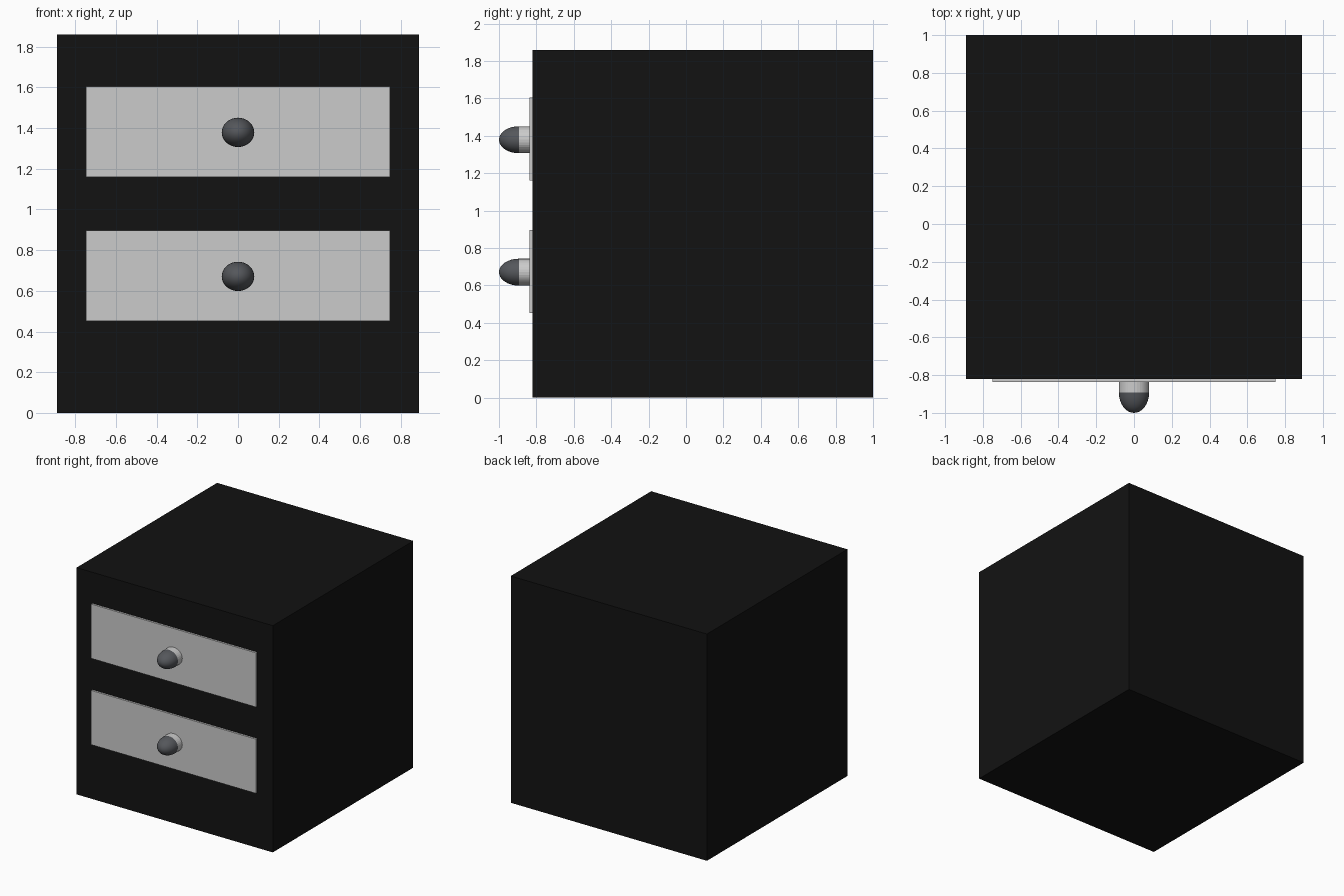
import bpy, bmesh
from math import radians
from mathutils import Matrix, Vector

if "Cube" in bpy.data.objects:
    bpy.data.objects.remove(bpy.data.objects["Cube"])


def material(name, colour):
    m = bpy.data.materials.new(name)
    m.diffuse_color = (*colour, 1)
    m.use_nodes = True
    m.node_tree.nodes["Principled BSDF"].inputs["Base Color"].default_value = m.diffuse_color
    return m


black = material("black_paint", (0.006, 0.006, 0.006))
dark = material("dark_metal", (0.09, 0.095, 0.105))


def finish(name, bm, mat=None, smooth=False):
    bmesh.ops.recalc_face_normals(bm, faces=bm.faces)
    for f in bm.faces:
        f.smooth = smooth
    mesh = bpy.data.meshes.new(name)
    bm.to_mesh(mesh)
    bm.free()
    ob = bpy.data.objects.new(name, mesh)
    bpy.context.collection.objects.link(ob)
    if mat:
        mesh.materials.append(mat)
    return ob


def box(name, lo, hi, mat=None):
    lo, hi = Vector(lo), Vector(hi)
    bm = bmesh.new()
    bmesh.ops.create_cube(bm, size=1, matrix=Matrix.Translation((lo + hi) / 2)
                          @ Matrix.Diagonal((*(hi - lo), 1)))
    return finish(name, bm, mat)


KNOB_X, KNOB_Z = 0.08, 0.072   # slightly oval knob section
SEAM, FRONT = -0.893, -1.0     # where the stem meets the dome, and the tip


def knob(name, z):
    # Faceted oval stem
    back = -0.82
    turn = Matrix.Rotation(radians(90), 4, 'X')
    bm = bmesh.new()
    bmesh.ops.create_cone(
        bm, cap_ends=True, segments=32, radius1=1, radius2=1, depth=1,
        matrix=Matrix.Translation((0, (back + SEAM) / 2, z))
        @ Matrix.Diagonal((KNOB_X, back - SEAM, KNOB_Z, 1)) @ turn)
    finish(name + "_stem", bm)
    # Smooth domed cap, half an ellipsoid
    bm = bmesh.new()
    bmesh.ops.create_uvsphere(bm, u_segments=32, v_segments=16, radius=1)
    bmesh.ops.delete(bm, geom=[v for v in bm.verts if v.co.z < -1e-4], context='VERTS')
    bm.transform(Matrix.Translation((0, SEAM, z))
                 @ Matrix.Diagonal((KNOB_X, SEAM - FRONT, KNOB_Z, 1)) @ turn)
    finish(name + "_cap", bm, dark, smooth=True)


# Cabinet body
box("cabinet_body", (-0.89, -0.82, 0), (0.89, 1.0, 1.86), black)

# Two drawers with knobs
for label, z in (("upper", 1.38), ("lower", 0.672)):
    box(label + "_drawer_front", (-0.748, -0.836, z - 0.22), (0.748, -0.80, z + 0.225))
    knob(label + "_knob", z - 0.001)
